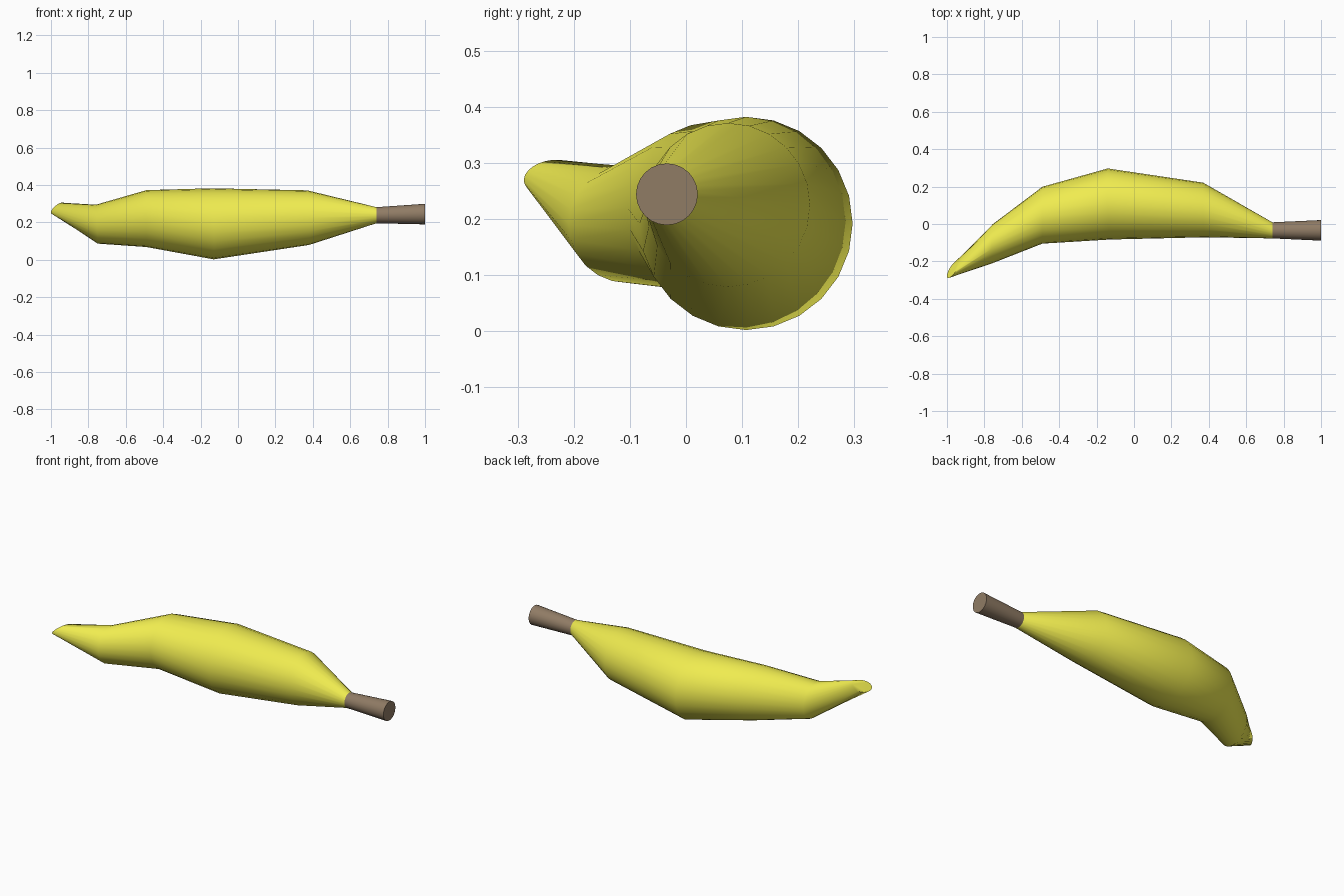
import bpy, bmesh, math
from mathutils import Vector

if "Cube" in bpy.data.objects:
    bpy.data.objects.remove(bpy.data.objects["Cube"])

SIDES = 24

def material(name, rgb):
    m = bpy.data.materials.new(name)
    m.diffuse_color = (*rgb, 1)
    m.use_nodes = True
    m.node_tree.nodes["Principled BSDF"].inputs["Base Color"].default_value = m.diffuse_color
    return m

def loft(name, rings, mat, angle):
    """Skin elliptical rings given as (centre, side half-axis, up half-axis)."""
    bm = bmesh.new()
    loops = []
    for c, h, v in rings:
        c, h, v = Vector(c), Vector(h), Vector(v)
        loops.append([bm.verts.new(c + h * math.cos(a) + v * math.sin(a))
                      for a in (2 * math.pi * i / SIDES for i in range(SIDES))])
    for a, b in zip(loops, loops[1:]):
        for i in range(SIDES):
            j = (i + 1) % SIDES
            bm.faces.new((a[i], a[j], b[j], b[i]))
    bm.faces.new(loops[0])
    bm.faces.new(loops[-1])
    bmesh.ops.recalc_face_normals(bm, faces=bm.faces)
    me = bpy.data.meshes.new(name)
    bm.to_mesh(me)
    bm.free()
    me.materials.append(mat)
    ob = bpy.data.objects.new(name, me)
    bpy.context.collection.objects.link(ob)
    bpy.ops.object.select_all(action='DESELECT')
    ob.select_set(True)
    bpy.context.view_layer.objects.active = ob
    bpy.ops.object.shade_smooth_by_angle(angle=math.radians(angle))

def ring(x, y, z, r, lean=0.0, tilt=0.0):
    """Upright ring; lean and tilt shift its side and top along x."""
    return (x, y, z), (lean, r, 0), (tilt, 0, r)

# Fruit body, from the blunt tip to the stem
tip = ((-0.967, -0.241, 0.275), (0.03, 0.047, 0.012), (0.015, -0.01, 0.028))
loft("banana_body", [
    tip,
    ring(-0.755, -0.105, 0.19, 0.104, 0, -0.005),
    ring(-0.49, 0.047, 0.22, 0.152),
    ring(-0.135, 0.107, 0.192, 0.19, -0.005, -0.005),
    ring(0.375, 0.075, 0.225, 0.146, -0.005, -0.005),
    ring(0.74, -0.034, 0.238, 0.043),
], material("yellow_peel", (0.87, 0.84, 0.08)), 60)

# Stem, flaring slightly to a flat end
loft("stem", [
    ring(0.74, -0.034, 0.238, 0.043),
    ring(1.0, -0.034, 0.244, 0.055),
], material("brown_stem", (0.28, 0.2, 0.13)), 40)
